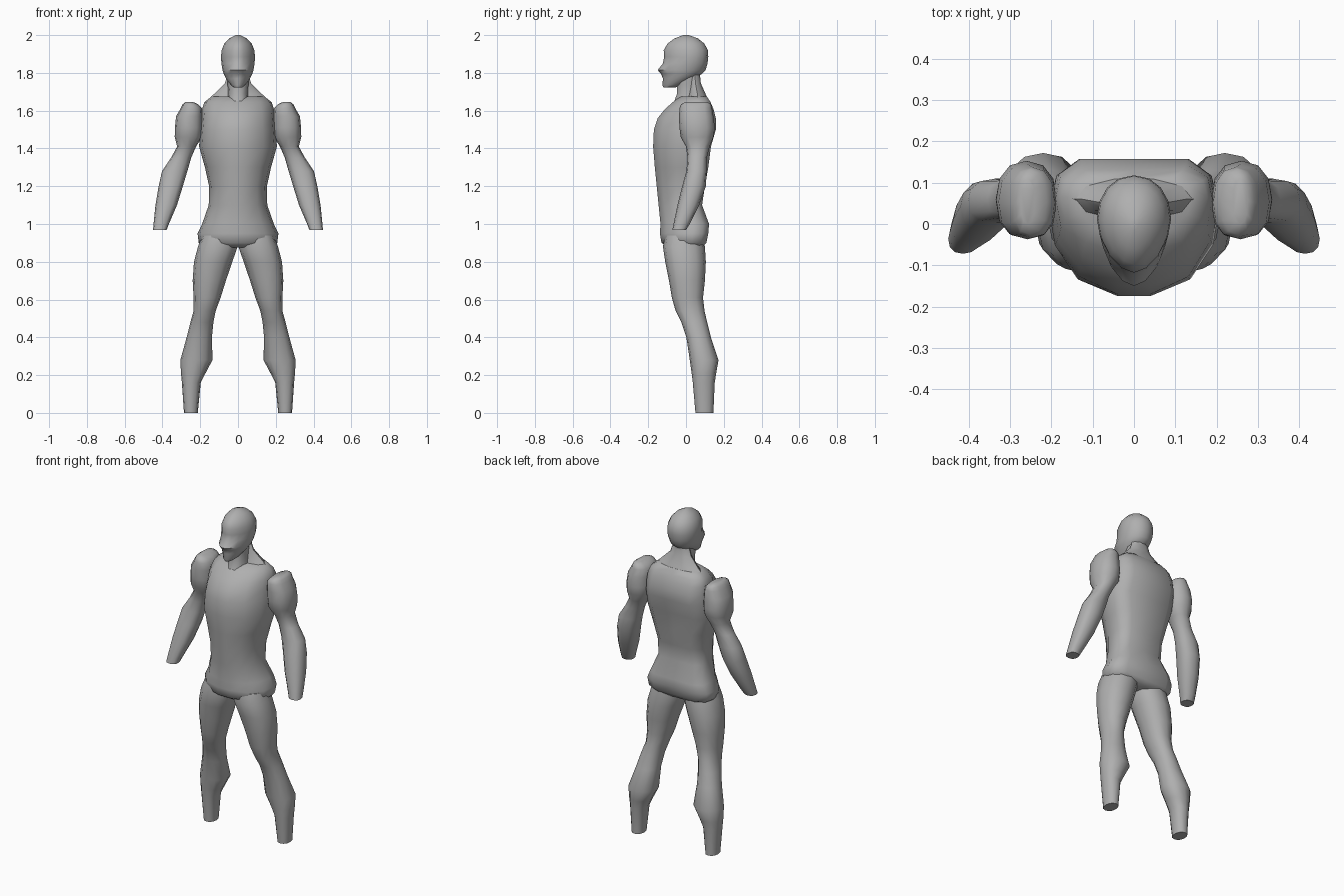
import bpy, bmesh, math

grey = bpy.data.materials.new("plain grey")
grey.diffuse_color = (0.43, 0.43, 0.43, 1)


def ring_shape(sides, front=2.2, back=2.2, middle=0.0):
    """Unit outline: superellipse with separate front and back roundness."""
    pts = []
    for i in range(sides):
        a = 2 * math.pi * i / sides
        c, s = math.cos(a), math.sin(a)
        p = 2 / (front if s < 0 else back)
        x = math.copysign(abs(c) ** p, c) if abs(c) > 1e-6 else 0
        y = math.copysign(abs(s) ** p, s) if abs(s) > 1e-6 else 0
        pts.append((x, middle + y * ((1 + middle) if y < 0 else (1 - middle))))
    return pts


def loft(name, rows, shape, side=1):
    """Skin through rows of (z, x min, x max, y front, y back)."""
    bm = bmesh.new()
    rings = []
    for z, x0, x1, y0, y1 in rows:
        cx, hx, cy, hy = (x0 + x1) / 2, (x1 - x0) / 2, (y0 + y1) / 2, (y1 - y0) / 2
        rings.append([bm.verts.new((side * (cx + u * hx), cy + v * hy, z)) for u, v in shape])
    n = len(shape)
    for a, b in zip(rings, rings[1:]):
        for i in range(n):
            j = (i + 1) % n
            bm.faces.new((a[i], a[j], b[j], b[i]))
    bm.faces.new(rings[0])
    bm.faces.new(rings[-1])
    bmesh.ops.recalc_face_normals(bm, faces=bm.faces)
    me = bpy.data.meshes.new(name)
    bm.to_mesh(me)
    bm.free()
    me.materials.append(grey)
    ob = bpy.data.objects.new(name, me)
    bpy.context.collection.objects.link(ob)
    bpy.ops.object.select_all(action='DESELECT')
    ob.select_set(True)
    bpy.context.view_layer.objects.active = ob
    bpy.ops.object.shade_smooth_by_angle(angle=math.radians(50))
    return ob


def centred(rows):
    return [(z, -w, w, f, b) for z, w, f, b in rows]


# Torso: hips, waist, chest and sloping shoulders (z, half width, front, back)
half = [(0.2, -1), (0.66, -0.74), (0.93, -0.2), (1, 0.35), (0.94, 0.75), (0.66, 1)]
torso_shape = half + [(0, 1)] + [(-x, y) for x, y in reversed(half)]
loft("torso", centred([
    (0.875, 0.17, -0.09, 0.085), (0.90, 0.208, -0.13, 0.108), (0.95, 0.214, -0.138, 0.118),
    (1.00, 0.19, -0.135, 0.122), (1.10, 0.155, -0.145, 0.085), (1.20, 0.153, -0.155, 0.10),
    (1.30, 0.175, -0.165, 0.118), (1.41, 0.206, -0.174, 0.132), (1.50, 0.20, -0.17, 0.158),
    (1.56, 0.195, -0.15, 0.158), (1.61, 0.19, -0.11, 0.145), (1.645, 0.178, -0.07, 0.13),
    (1.675, 0.14, -0.03, 0.11)]), torso_shape)

# Neck with the slope of the shoulder muscles behind it
loft("neck", centred([
    (1.64, 0.06, -0.07, 0.09), (1.69, 0.052, -0.05, 0.085),
    (1.74, 0.055, -0.05, 0.075), (1.82, 0.06, -0.05, 0.08)]), ring_shape(10))
loft("shoulder_slope", centred([
    (1.64, 0.178, 0.0, 0.125), (1.69, 0.125, 0.015, 0.105),
    (1.745, 0.07, 0.02, 0.08), (1.79, 0.055, 0.02, 0.075)]), ring_shape(10))

# Head: egg with a pointed face, nose and chin
loft("head", centred([
    (1.722, 0.022, -0.118, -0.06), (1.735, 0.038, -0.125, -0.02), (1.77, 0.064, -0.122, 0.045),
    (1.795, 0.076, -0.132, 0.085), (1.815, 0.082, -0.15, 0.104), (1.85, 0.088, -0.122, 0.114),
    (1.885, 0.09, -0.116, 0.118), (1.92, 0.087, -0.118, 0.116), (1.955, 0.073, -0.098, 0.097),
    (1.982, 0.047, -0.062, 0.064), (2.0, 0.012, -0.015, 0.015)]),
    ring_shape(16, front=1.75, back=2.1, middle=0.1))

# Arms and legs, mirrored left and right
arm = [
    (0.968, 0.378, 0.45, -0.072, 0.0), (1.00, 0.366, 0.447, -0.066, 0.02),
    (1.10, 0.323, 0.437, -0.045, 0.07), (1.20, 0.292, 0.42, -0.02, 0.105),
    (1.28, 0.268, 0.402, 0.002, 0.11), (1.35, 0.248, 0.355, 0.008, 0.11),
    (1.41, 0.222, 0.322, 0.0, 0.125), (1.46, 0.19, 0.335, -0.028, 0.145),
    (1.51, 0.187, 0.334, -0.035, 0.153), (1.57, 0.187, 0.328, -0.037, 0.145),
    (1.615, 0.192, 0.302, -0.034, 0.138), (1.635, 0.212, 0.292, -0.026, 0.132),
    (1.647, 0.24, 0.275, 0.0, 0.11)]
leg = [
    (0.0, 0.213, 0.286, 0.05, 0.145), (0.16, 0.197, 0.297, 0.036, 0.152),
    (0.21, 0.172, 0.302, 0.03, 0.16), (0.28, 0.135, 0.305, 0.02, 0.172),
    (0.40, 0.138, 0.272, 0.002, 0.132), (0.48, 0.13, 0.252, -0.025, 0.112),
    (0.54, 0.118, 0.235, -0.055, 0.098), (0.61, 0.092, 0.235, -0.075, 0.09),
    (0.70, 0.064, 0.24, -0.09, 0.10), (0.80, 0.03, 0.233, -0.11, 0.105),
    (0.88, 0.002, 0.212, -0.122, 0.10), (0.94, 0.002, 0.19, -0.11, 0.09)]
for side, word in ((1, "left"), (-1, "right")):
    loft(word + "_arm", arm, ring_shape(12, 2.4, 2.3), side)
    loft(word + "_leg", leg, ring_shape(12, 2.3, 2.2), side)
